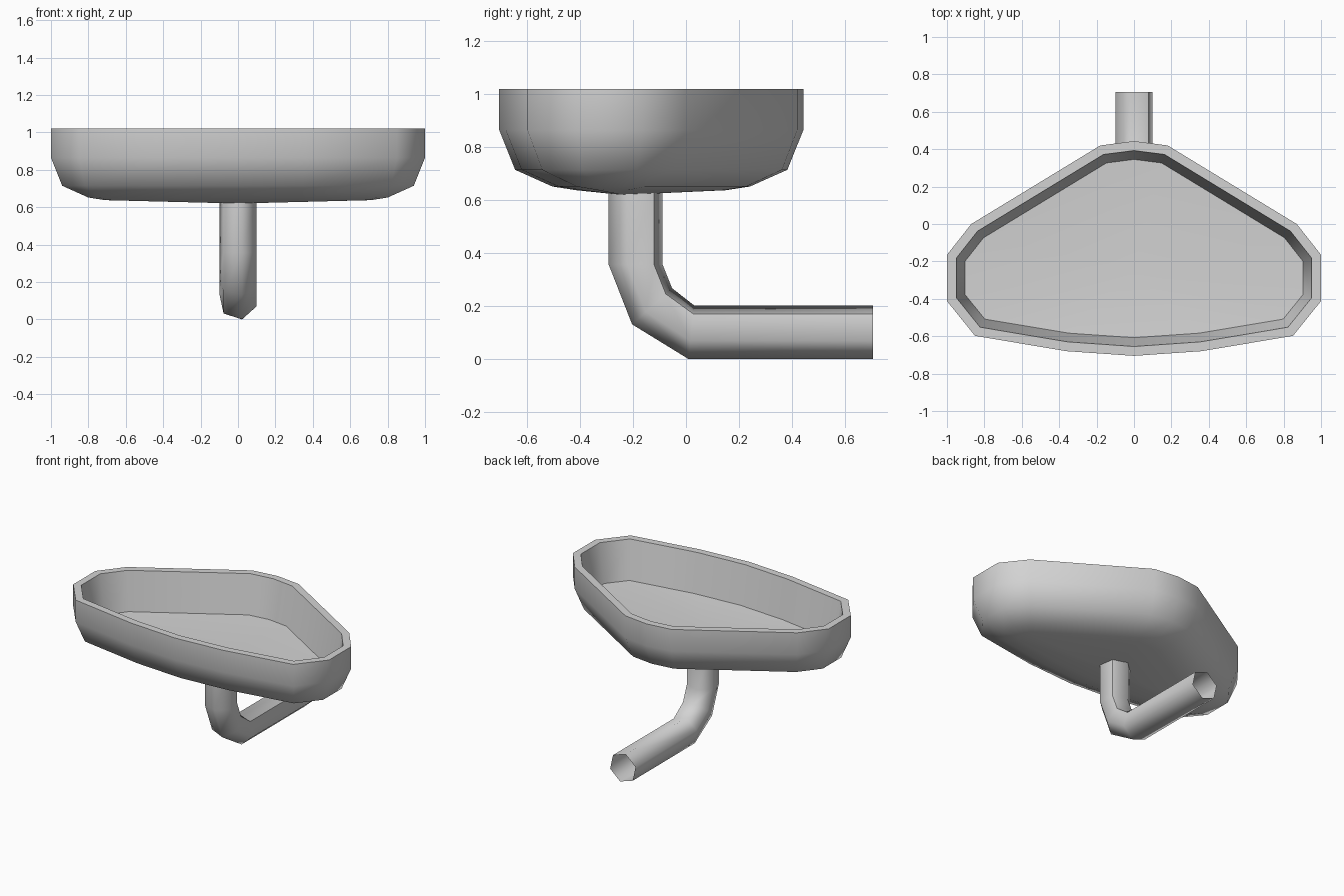
import bpy, bmesh, math
from mathutils import Vector

cube = bpy.data.objects.get("Cube")
if cube:
    bpy.data.objects.remove(cube)

mat = bpy.data.materials.new("light grey ceramic")
mat.use_nodes = True
color = (0.65, 0.65, 0.65, 1)
mat.diffuse_color = color
mat.node_tree.nodes["Principled BSDF"].inputs["Base Color"].default_value = color


def finish(name, bm, angle):
    mesh = bpy.data.meshes.new(name)
    bm.to_mesh(mesh)
    bm.free()
    mesh.materials.append(mat)
    obj = bpy.data.objects.new(name, mesh)
    bpy.context.collection.objects.link(obj)
    bpy.ops.object.select_all(action="DESELECT")
    obj.select_set(True)
    bpy.context.view_layer.objects.active = obj
    bpy.ops.object.shade_smooth_by_angle(angle=math.radians(angle))


def loft(bm, rings):
    """Bridge successive closed rings of points with quads."""
    loops = [[bm.verts.new(p) for p in ring] for ring in rings]
    for a, b in zip(loops, loops[1:]):
        for i in range(len(a)):
            j = (i + 1) % len(a)
            bm.faces.new((a[i], a[j], b[j], b[i]))
    return loops


def inset(points, dist):
    """Move every side of a counter-clockwise outline inward."""
    result = []
    for i, p in enumerate(points):
        d1 = (p - points[i - 1]).normalized()
        d2 = (points[(i + 1) % len(points)] - p).normalized()
        n1, n2 = Vector((-d1.y, d1.x)), Vector((-d2.y, d2.x))
        result.append(p + (n1 + n2) * dist / (1 + n1.dot(n2)))
    return result


def fan(bm, loop, tip):
    """Close a ring with triangles meeting at a centre point."""
    centre = bm.verts.new(tip)
    for i in range(len(loop)):
        bm.faces.new((loop[i], loop[(i + 1) % len(loop)], centre))


# Basin: mirrored outline, lofted from the underside over the rim to the floor
half = [(0, -0.705), (0.36, -0.68), (0.85, -0.598), (1, -0.412),
        (1, -0.165), (0.87, 0), (0.18, 0.42), (0, 0.443)]
outline = [Vector(p) for p in half]
outline += [Vector((-x, y)) for x, y in half[-2:0:-1]]

# Each level is (inset, height)
levels = [(0.29, 0.638), (0.20, 0.652), (0.06, 0.715), (0, 0.865),
          (0, 1.02), (0.05, 1.02), (0.097, 0.75)]
bm = bmesh.new()
loops = loft(bm, [[(p.x, p.y, z) for p in inset(outline, d)]
                  for d, z in levels])
fan(bm, loops[0], (0, -0.24, 0.62))
fan(bm, loops[-1], (0, -0.24, 0.72))
bmesh.ops.recalc_face_normals(bm, faces=bm.faces)
finish("basin", bm, 50)

# Drain pipe: open six-sided tube, each station is (y, z, tilt)
path = [(-0.19, 0.64, 0), (-0.19, 0.357, 0), (-0.128, 0.2, 42),
        (0.02, 0.102, 84), (0.705, 0.102, 90)]
radius, sides, seam = 0.104, 6, 4
rings = []
for y, z, tilt in path:
    t = math.radians(tilt)
    ring = []
    for i in range(sides):
        a = math.radians(-78) - math.tau * i / sides
        u, v = radius * math.cos(a), radius * math.sin(a)
        ring.append((u, y + v * math.cos(t), z + v * math.sin(t)))
    rings.append(ring)
bm = bmesh.new()
loops = loft(bm, rings)
# Crisp seam running along the pipe
for a, b in zip(loops, loops[1:]):
    bm.edges.get((a[seam], b[seam])).smooth = False
finish("drain_pipe", bm, 75)
